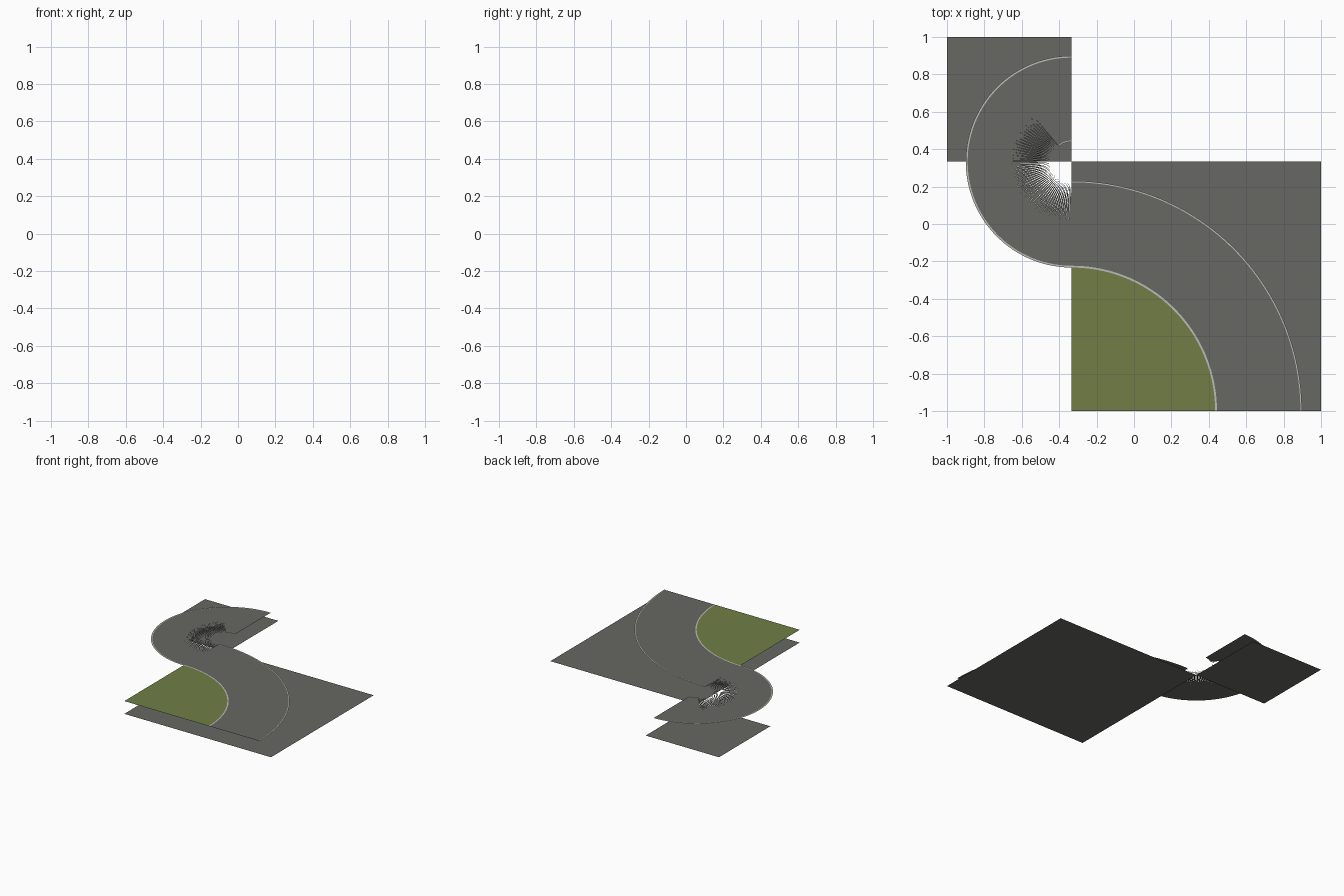
import bpy, bmesh, math

if "Cube" in bpy.data.objects:
    bpy.data.objects.remove(bpy.data.objects["Cube"])

T = 1 / 3          # grid third: tiles are 2 and 4 thirds wide
Z = 0.105          # height of the road deck
BIG = (-T, -1.0)   # centre of the wide bend
SMALL = (-T, T)    # centre of the tight bend


def material(name, rgb):
    m = bpy.data.materials.new(name)
    m.diffuse_color = (*[(c / 255) ** 2.2 for c in rgb], 1)
    m.use_nodes = True
    m.node_tree.nodes["Principled BSDF"].inputs["Base Color"].default_value = m.diffuse_color
    return m


ASPHALT = material("asphalt grey", (103, 103, 98))
GRASS = material("grass green", (112, 125, 72))
KERB = material("kerb light grey", (185, 185, 180))


def finish(name, bm, mat):
    bmesh.ops.remove_doubles(bm, verts=bm.verts, dist=1e-5)
    for f in bm.faces:
        f.normal_update()
        if f.normal.z < 0:
            f.normal_flip()
    me = bpy.data.meshes.new(name)
    bm.to_mesh(me)
    bm.free()
    me.materials.append(mat)
    bpy.context.collection.objects.link(bpy.data.objects.new(name, me))


def polar(c, r, deg, z):
    a = math.radians(deg)
    return (c[0] + r * math.cos(a), c[1] + r * math.sin(a), z)


def face(bm, pts):
    bm.faces.new([bm.verts.new(p) for p in pts])


def band(bm, c, r0, r1, a0, a1, n, z=Z):
    """Flat ring sector made of n quads (triangles when r0 is 0)."""
    for i in range(n):
        s = a0 + (a1 - a0) * i / n
        e = a0 + (a1 - a0) * (i + 1) / n
        pts = [polar(c, r1, s, z), polar(c, r1, e, z)]
        pts += [polar(c, r0, e, z), polar(c, r0, s, z)] if r0 else [(c[0], c[1], z)]
        face(bm, pts)


def plate(name, x0, x1, y0, y1):
    bm = bmesh.new()
    face(bm, [(x0, y0, 0), (x1, y0, 0), (x1, y1, 0), (x0, y1, 0)])
    finish(name, bm, ASPHALT)


# two base plates on the floor
plate("large_base_plate", -T, 1, -1, T)
plate("small_base_plate", -1, -T, T, 1)

# grass quarter disc inside the wide bend
bm = bmesh.new()
band(bm, BIG, 0, 0.77, 0, 90, 48)
finish("grass", bm, GRASS)

# wide road bend
bm = bmesh.new()
band(bm, BIG, 0.77, 1.228, 0, 90, 48)
finish("wide_road_bend", bm, ASPHALT)

# tight road bend: whole start, then an inner edge slit into radial teeth
A, TEETH, R = 130, 48, 0.32
bm = bmesh.new()
band(bm, SMALL, 0.111, 0.56, 90, A, 16)
band(bm, SMALL, R, 0.56, A, 270, TEETH)
for i in range(TEETH):
    s = (270 - A) / TEETH
    a = A + i * s
    face(bm, [polar(SMALL, R, a, Z), polar(SMALL, R, a + s, Z),
              polar(SMALL, 0.115, a + s / 2, Z)])
finish("tight_road_bend", bm, ASPHALT)

# thin kerb lines along the road edges
for name, c, r0, r1, a0, a1 in (
        ("wide_bend_inner_kerb", BIG, 0.767, 0.777, 0, 90),
        ("wide_bend_outer_kerb", BIG, 1.223, 1.231, 0, 90),
        ("tight_bend_outer_kerb", SMALL, 0.556, 0.566, 90, 270),
        ("tight_bend_inner_kerb", SMALL, 0.106, 0.113, 90, A)):
    bm = bmesh.new()
    band(bm, c, r0, r1, a0, a1, 48 if a1 - a0 < 100 else 96, Z + 0.001)
    finish(name, bm, KERB)
